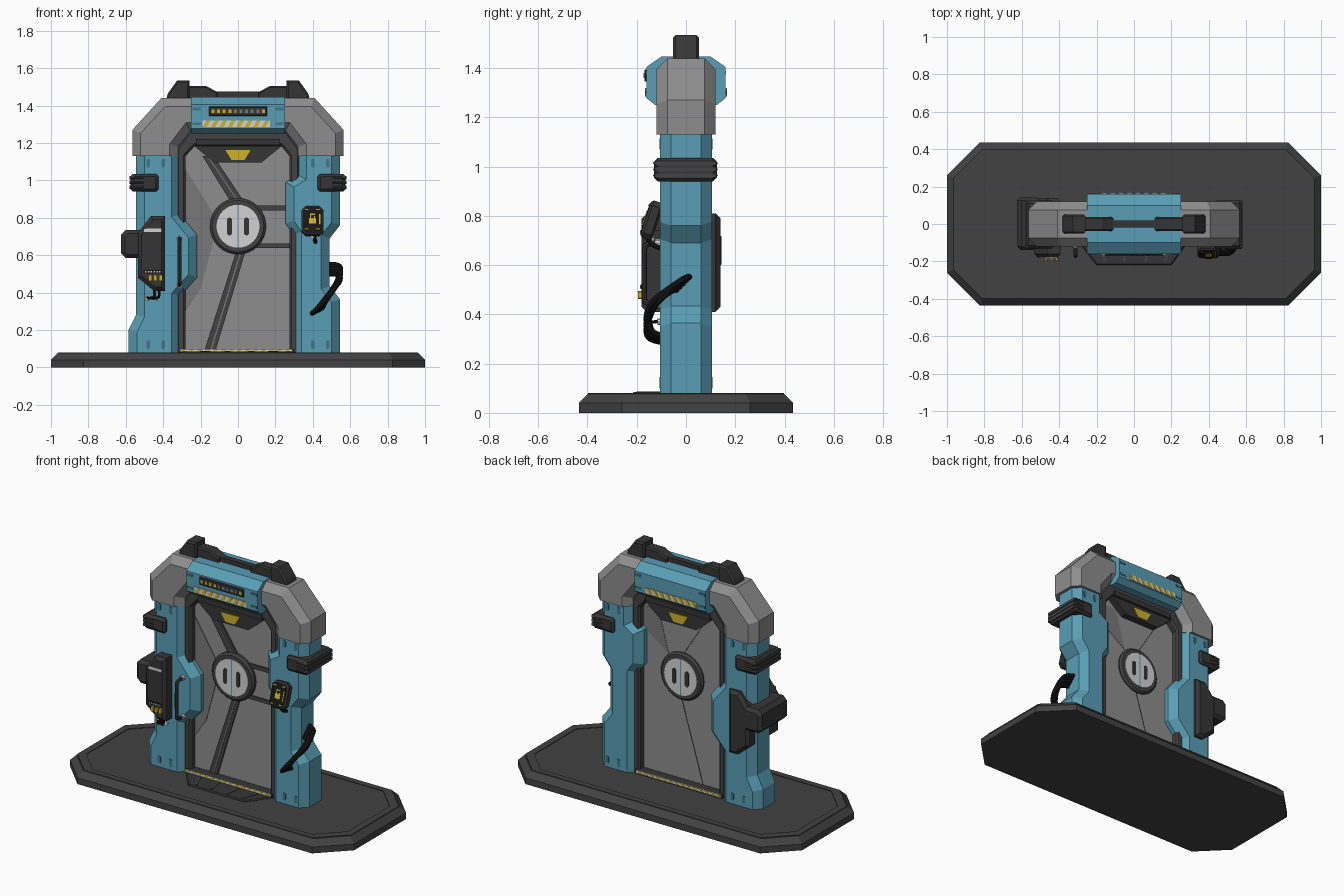
import bpy, bmesh, math
from mathutils import Vector

if "Cube" in bpy.data.objects:
    bpy.data.objects.remove(bpy.data.objects["Cube"])

def material(name, rgb):
    m = bpy.data.materials.new(name)
    m.diffuse_color = (*rgb, 1)
    m.use_nodes = True
    m.node_tree.nodes["Principled BSDF"].inputs["Base Color"].default_value = m.diffuse_color
    return m

BLUE = material("blue paint", (.10, .34, .46))
DEEP = material("deep blue", (.05, .18, .25))
GREY = material("light grey metal", (.27, .27, .27))
MID = material("mid grey metal", (.19, .19, .19))
DARK = material("dark grey metal", (.054, .054, .054))
CHAR = material("charcoal", (.036, .036, .036))
BLACK = material("black rubber", (.008, .008, .008))
WHITE = material("off white", (.65, .65, .65))
YELLOW = material("warning yellow", (.62, .45, .02))

def inset(pts, d):
    """Offset a 2D outline inwards by d with mitred corners."""
    n = len(pts)
    area = sum(pts[i - 1][0] * pts[i][1] - pts[i][0] * pts[i - 1][1] for i in range(n))
    s, out = (1 if area > 0 else -1), []
    for i in range(n):
        p = Vector(pts[i])
        a = (p - Vector(pts[i - 1])).normalized()
        b = (Vector(pts[(i + 1) % n]) - p).normalized()
        na, nb = Vector((-a.y, a.x)) * s, Vector((-b.y, b.x)) * s
        out.append(tuple(p + (na + nb) * (d / max(.3, 1 + na.dot(nb)))))
    return out

PLACE = {'x': lambda u, v, w: (w, u, v), 'y': lambda u, v, w: (u, w, v), 'z': lambda u, v, w: (u, v, w)}

def prism(name, polys, a, b, mat, ca=0, cb=0, axis='y', clip=()):
    """Extrude outlines from a to b, with chamfers ca and cb at the two ends."""
    if not isinstance(polys[0], list):
        polys = [polys]
    bm = bmesh.new()
    for pts in polys:
        rings = [(pts, a + ca), (pts, b - cb)]
        if ca:
            rings.insert(0, (inset(pts, ca), a))
        if cb:
            rings.append((inset(pts, cb), b))
        loops = [[bm.verts.new(PLACE[axis](u, v, w)) for u, v in r] for r, w in rings]
        bm.faces.new(loops[0])
        bm.faces.new(loops[-1])
        n = len(pts)
        for lo, hi in zip(loops, loops[1:]):
            for i in range(n):
                bm.faces.new((lo[i], lo[(i + 1) % n], hi[(i + 1) % n], hi[i]))
    for co, no in clip:
        geom = bm.verts[:] + bm.edges[:] + bm.faces[:]
        cut = bmesh.ops.bisect_plane(bm, geom=geom, plane_co=co, plane_no=no, clear_outer=True)
        edges = [e for e in cut['geom_cut'] if isinstance(e, bmesh.types.BMEdge)]
        bmesh.ops.contextual_create(bm, geom=edges)
    bmesh.ops.recalc_face_normals(bm, faces=bm.faces)
    me = bpy.data.meshes.new(name)
    bm.to_mesh(me)
    bm.free()
    me.materials.append(mat)
    ob = bpy.data.objects.new(name, me)
    bpy.context.collection.objects.link(ob)
    return ob

def rect(x0, x1, z0, z1, c=0):
    if not c:
        return [(x0, z0), (x1, z0), (x1, z1), (x0, z1)]
    return [(x0 + c, z0), (x1 - c, z0), (x1, z0 + c), (x1, z1 - c),
            (x1 - c, z1), (x0 + c, z1), (x0, z1 - c), (x0, z0 + c)]

def circle(x, z, r, n=32):
    return [(x + r * math.cos(math.tau * i / n), z + r * math.sin(math.tau * i / n)) for i in range(n)]

def flip(pts, s):
    return [(s * x, z) for x, z in pts]

def tube(name, pts, r, mat):
    cu = bpy.data.curves.new(name, 'CURVE')
    cu.dimensions, cu.bevel_depth, cu.bevel_resolution, cu.use_fill_caps = '3D', r, 2, True
    cu.resolution_u = 6
    sp = cu.splines.new('NURBS')
    sp.points.add(len(pts) - 1)
    for p, c in zip(sp.points, pts):
        p.co = (*c, 1)
    sp.use_endpoint_u, sp.order_u = True, 3
    ob = bpy.data.objects.new(name, cu)
    bpy.context.collection.objects.link(ob)
    cu.materials.append(mat)
    bpy.ops.object.select_all(action='DESELECT')
    ob.select_set(True)
    bpy.context.view_layer.objects.active = ob
    bpy.ops.object.convert(target='MESH')
    bpy.ops.object.shade_smooth_by_angle()

def hazard(name, x0, x1, z0, z1, y, s, n):
    """White strip with slanted yellow stripes; s is the facing side."""
    prism(name + "_strip", rect(x0, x1, z0, z1), y, y + s * .004, WHITE)
    p, h = (x1 - x0) / n, z1 - z0
    k = min(h, p * .45)
    prism(name + "_stripes", [[(x0 + i * p, z0), (x0 + (i + .5) * p, z0), (x0 + (i + .5) * p + k, z1),
                               (x0 + i * p + k, z1)] for i in range(n)], y, y + s * .006, YELLOW)

# Floor slab with a raised rim
def slab(x, y, c):
    return rect(-x, x, -y, y, c)
prism("base_slab", slab(1, .435, .175), 0, .076, DARK, 0, .036, 'z')
rim = prism("base_rim", slab(.963, .398, .16), .07, .08, DARK, axis='z')
cutter = prism("rim_cutter", slab(.92, .36, .15), .05, .1, DARK, axis='z')
cutter.hide_render = True
cutter.hide_viewport = True
mod = rim.modifiers.new("cut", 'BOOLEAN')
mod.object, mod.operation, mod.solver = cutter, 'DIFFERENCE', 'EXACT'

# Doorstep
prism("front_step", [(-.31, -.08), (-.2, -.22), (.2, -.22), (.3, -.08)], .07, .084, CHAR, 0, .006, 'z')
prism("step_ribs", [[(x, -.1), (x + .012, -.1), (x * .8 + .012, -.2), (x * .8, -.2)] for x in (-.2, -.07, .07, .2)],
      .08, .087, DARK, axis='z')
prism("threshold", rect(-.31, .3, .07, .1), -.085, .085, CHAR)
for s in (-1, 1):
    hazard("threshold_%s" % ("back" if s > 0 else "front"), -.31, .29, .084, .1, s * .085, s, 14)

# Pillars
left = [(-.585, .03), (-.585, .2), (-.545, .28), (-.545, 1.2), (-.31, 1.2), (-.31, .82),
        (-.22, .71), (-.22, .48), (-.31, .38), (-.31, .03)]
right = [(.545, .03), (.545, .365), (.49, .435), (.49, .69), (.545, .76), (.545, 1.2), (.32, 1.2), (.32, 1.03),
         (.255, .99), (.255, .77), (.295, .71), (.295, .03)]
ends = [((0, 0, .07), (0, 0, -1)), ((0, 0, 1.15), (0, 0, 1))]
prism("left_pillar", left, -.105, .105, BLUE, .045, .045, clip=ends)
prism("right_pillar", right, -.105, .105, BLUE, .045, .045, clip=ends)
for s in (-1, 1):
    for f in (-1, 1):
        prism("pillar_slots", [rect(s * x - .01, s * x + .01, z, z + .045, .005)
                               for x in (.48, .40) for z in (.1, 1.07)], f * .104, f * .108, DEEP)

# Grey corner caps and strap clamps
cap = [(-.565, 1.05), (-.565, 1.27), (-.41, 1.44), (-.12, 1.44), (-.12, 1.265), (-.255, 1.265), (-.32, 1.18), (-.32, 1.05)]
for s, side in ((-1, "right"), (1, "left")):
    prism(side + "_corner_cap", flip(cap, s), -.12, .12, GREY, .045, .045,
          clip=[((0, 0, 1.13), (0, 0, -1)), ((-s * .22, 0, 0), (s, 0, 0))])
    x0, x1 = sorted((-s * .575, -s * .425))
    prism(side + "_clamp", rect(x0, x1, .94, 1.035, .012), -.13, .125, CHAR, .015, .015)
    x0, x1 = sorted((-s * .58, -s * .5))
    prism(side + "_clamp_ribs", [rect(x0, x1, z, z + .018) for z in (.955, .98, 1.005)], -.134, .129, DARK, .008, .008)

# Header
prism("header", [(-.10, 1.447), (-.16, 1.405), (-.16, 1.278), (-.125, 1.25), (.125, 1.25), (.16, 1.278),
                 (.16, 1.405), (.10, 1.447)], -.25, .25, BLUE, axis='x')
prism("header_display", rect(-.155, .155, 1.345, 1.395), -.168, -.15, CHAR, .004)
for name, m, ids in (("display_lit_bars", YELLOW, (0, 1, 2, 3, 9)), ("display_dim_bars", MID, (4, 5, 6, 7, 8))):
    prism(name, [rect(-.142 + i * .03, -.126 + i * .03, 1.36, 1.38) for i in ids], -.172, -.167, m)
for f in (-1, 1):
    hazard("header_hazard", -.19, .17, 1.285, 1.32, f * .16, f, 8)
    prism("header_vents", [rect(s * .222 - .022, s * .222 + .022, z, z + .014) for s in (-1, 1)
                           for z in (1.295, 1.375)], f * .16, f * .163, DEEP)

# Roof rail
prism("rail_bar", rect(-.2, .2, 1.43, 1.475), -.018, .018, CHAR)
for s in (-1, 1):
    prism("rail_arm", flip([(-.28, 1.43), (-.28, 1.505), (-.17, 1.505), (-.11, 1.472), (-.11, 1.43)], s), -.037, .037, CHAR, .008, .008)
    prism("rail_block", flip([(-.385, 1.43), (-.375, 1.465), (-.325, 1.535), (-.26, 1.535), (-.26, 1.43)], s), -.052, .052, CHAR, .01, .01)

# Dark door frame
prism("door_frame", [(-.33, .07), (-.33, 1.17), (-.25, 1.28), (.25, 1.28), (.33, 1.17), (.33, .07), (.275, .07), (.275, 1.13),
                     (.23, 1.185), (-.23, 1.185), (-.28, 1.13), (-.28, .07)], -.075, .075, DARK, .012, .012)

# Door leaf and its panel bands
prism("door_leaf", rect(-.29, .29, .08, 1.24), -.03, .03, GREY)
prism("left_door_panel", [(-.28, 1.06), (-.13, .82), (-.13, .68), (-.2, .42), (-.28, .3)], -.034, -.03, MID)
prism("door_bands", [[(-.19, 1.13), (-.13, 1.13), (.03, .89), (-.03, .87)], [(-.01, .62), (.04, .62), (-.12, .09), (-.18, .09)],
                     rect(.1, .28, .84, .865), rect(.1, .28, .64, .663)], -.04, -.03, DARK)
prism("door_band_lines", [[(-.165, 1.13), (-.158, 1.13), (.003, .89), (-.004, .89)],
                          [(.012, .62), (.019, .62), (-.142, .09), (-.149, .09)]], -.043, -.039, MID)
prism("back_seams", [[(-.155, 1.13), (-.15, 1.13), (.003, .89), (-.003, .89)],
                     [(.01, .62), (.015, .62), (-.142, .09), (-.147, .09)]], .03, .032, DARK)
prism("back_panel", [(.28, 1.13), (.17, 1.13), (.1, .87), (.28, 1.0)], .03, .032, MID)
prism("hub_ring", circle(0, .755, .15), -.058, .05, DARK, .012, .012)
prism("hub_disc", circle(0, .755, .115), -.063, .055, WHITE)
prism("hub_seam", rect(-.003, .003, .642, .868), -.065, .057, BLUE)
prism("hub_slots", [rect(x - .013, x + .013, .705, .802, .009) for x in (-.045, .045)], -.067, .059, CHAR)

# Warning plates under the header
for f in (-1, 1):
    side = "back" if f > 0 else "front"
    prism(side + "_top_bar", rect(-.225, .225, 1.19, 1.222), f * .06, f * .085, CHAR)
    prism(side + "_warning_plate", [(-.235, 1.185), (.235, 1.185), (.125, 1.095), (-.125, 1.095)], f * .02, f * .075, CHAR)
    prism(side + "_warning_mark", [(-.068, 1.163), (.068, 1.163), (.034, 1.108), (-.034, 1.108)], f * .075, f * .079, YELLOW)

# Equipment box wrapped around the left pillar
prism("equipment_box", [(-.39, .81), (-.465, .81), (-.535, .72), (-.535, .48), (-.45, .41), (-.39, .41)], -.18, .14, CHAR, .02, .02)
prism("side_tank", [(-.5, .735), (-.6, .735), (-.625, .71), (-.625, .61), (-.6, .585), (-.5, .585)], -.14, .145, CHAR, .02, .02)
prism("box_label", rect(-.505, -.408, .725, .742), -.184, -.18, WHITE)
prism("box_display", rect(-.505, -.408, .503, .522), -.184, -.18, BLACK)
prism("display_ticks", [rect(-.497 + i * .015, -.489 + i * .015, .508, .517) for i in range(6)], -.187, -.184, WHITE)
prism("box_knobs", [rect(x - .009, x + .009, .463, .495, .004) for x in (-.47, -.442, -.414)], -.195, -.178, YELLOW)
for i, x in enumerate((-.45, -.425)):
    tube("box_wire", [(x, -.14, .42), (x + .01, -.15, .38), (x - .02, -.14, .365), (x - .04, -.1, .375)], .007, BLACK)
prism("wire_sockets", [circle(x, .37, .014, 10) for x in (-.485, -.43)], -.115, -.1, WHITE)

# Grab handle
tube("grab_handle", [(-.313, -.1, .44), (-.313, -.165, .44), (-.313, -.17, .47), (-.313, -.17, .66),
                     (-.313, -.165, .69), (-.313, -.1, .69)], .011, CHAR)
prism("handle_mounts", [circle(-.313, z, .016, 10) for z in (.44, .69)], -.125, -.09, WHITE)

# Tilted keypad with a padlock sign
icon = [rect(-.018, .018, -.022, .008), rect(-.014, -.008, .008, .026), rect(.008, .014, .008, .02), rect(-.014, .014, .026, .032)]
marks = [rect(sx * .03 - .01, sx * .03 + .01, sz * .055 - .003, sz * .055 + .003) for sx in (-1, 1) for sz in (-1, 1)]
marks += [rect(s * .039 - .003, s * .039 + .003, -.03, .03) for s in (1,)]
for ob in (prism("keypad_body", rect(-.058, .058, -.08, .08, .022), -.025, .025, CHAR, .01, .008),
           prism("keypad_screen", rect(-.046, .046, -.066, .066, .016), -.028, -.024, BLACK),
           prism("keypad_sign", icon + marks, -.031, -.027, YELLOW)):
    ob.location, ob.rotation_euler = (.398, -.14, .782), (math.radians(-18), 0, 0)
prism("keypad_bracket", rect(.365, .43, .74, .83), -.135, -.1, CHAR)
tube("keypad_wire", [(.405, -.15, .72), (.41, -.155, .68), (.415, -.1, .67)], .01, BLACK)
prism("keypad_socket", circle(.4, .703, .014, 10), -.155, -.13, WHITE)

# Cable bundle around the right pillar
for i in range(5):
    d, e = (i - 2) * .013, (i % 2) * .016
    tube("cable", [(.47, -.01 + d, .525 + d), (.54, -.02 + d, .53 + d), (.555 - e, -.08 + d, .49 + d), (.51 + d, -.15 - e / 2, .42 + d),
                   (.45 + d, -.165 + e, .34 + d), (.425 + d, -.13, .305 + d / 2), (.42 + d, -.09, .30 + d / 2)], .0125, BLACK)
